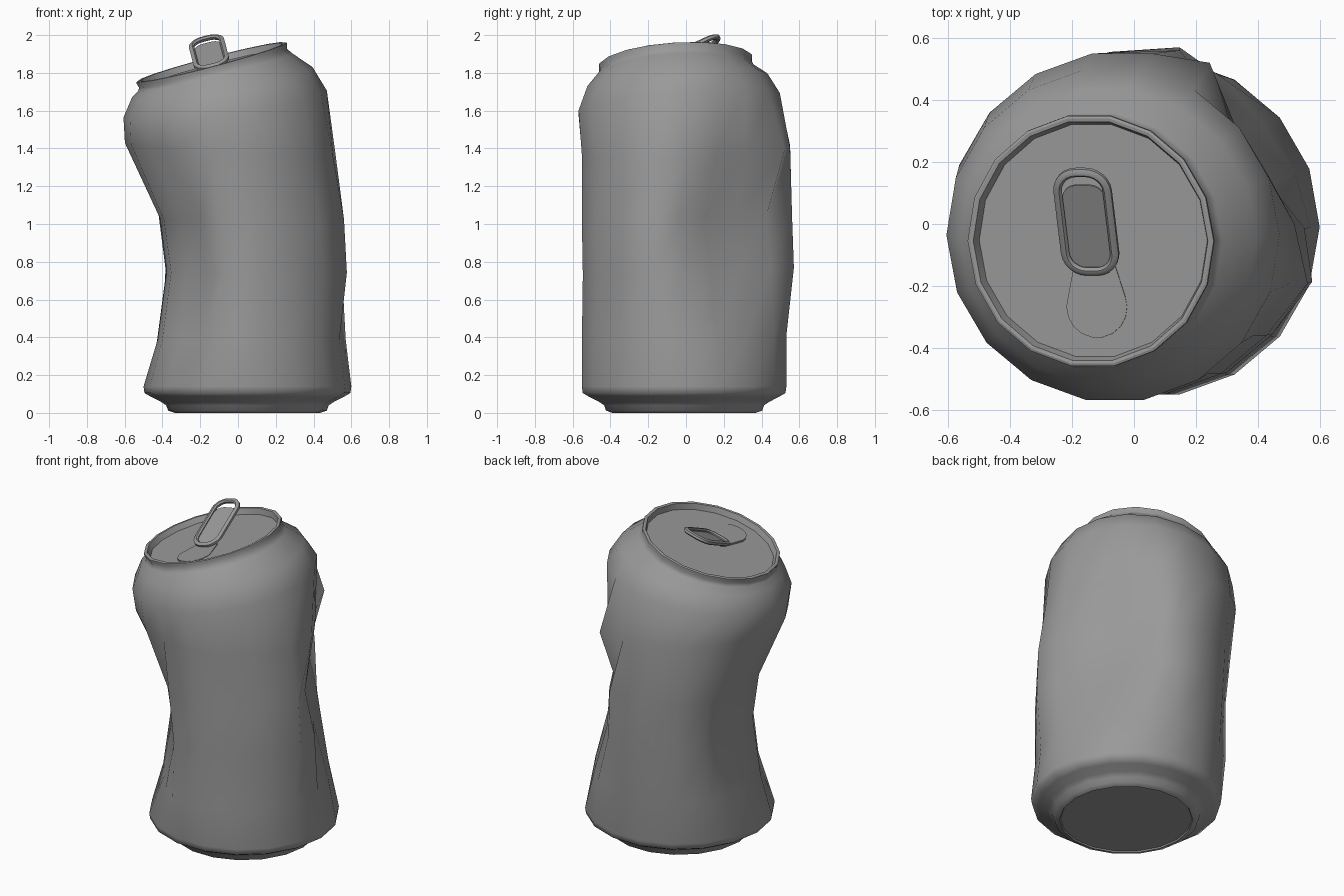
import bpy, bmesh, math
from mathutils import Vector, Matrix

if "Cube" in bpy.data.objects:
    bpy.data.objects.remove(bpy.data.objects["Cube"])

SIDES = 18
grey = bpy.data.materials.new("aluminium_grey")
grey.diffuse_color = (0.32, 0.32, 0.32, 1)
grey.use_nodes = True
grey.node_tree.nodes["Principled BSDF"].inputs["Base Color"].default_value = grey.diffuse_color


def finish(name, bm, angle):
    bmesh.ops.recalc_face_normals(bm, faces=bm.faces[:])
    me = bpy.data.meshes.new(name)
    bm.to_mesh(me)
    bm.free()
    me.materials.append(grey)
    ob = bpy.data.objects.new(name, me)
    bpy.context.collection.objects.link(ob)
    bpy.ops.object.select_all(action='DESELECT')
    ob.select_set(True)
    bpy.context.view_layer.objects.active = ob
    bpy.ops.object.shade_smooth_by_angle(angle=math.radians(angle))
    return ob


def loft(bm, rings, closed=False, caps=""):
    vs = [[bm.verts.new(p) for p in r] for r in rings]
    n = len(vs[0])
    pairs = list(zip(vs, vs[1:])) + ([(vs[-1], vs[0])] if closed else [])
    for a, b in pairs:
        for i in range(n):
            j = (i + 1) % n
            bm.faces.new((a[i], a[j], b[j], b[i]))
    if "start" in caps:
        bm.faces.new(vs[0][::-1])
    if "end" in caps:
        bm.faces.new(vs[-1])


def frame(c, roll, pitch):
    return (Matrix.Translation(c) @ Matrix.Rotation(math.radians(-roll), 4, 'Y')
            @ Matrix.Rotation(math.radians(pitch), 4, 'X'))


def ring(m, r, z=0.0):
    return [m @ Vector((r * math.cos(2 * math.pi * i / SIDES),
                        r * math.sin(2 * math.pi * i / SIDES), z)) for i in range(SIDES)]


def dent(pts, direction, limit, gain):
    # push everything beyond a vertical plane inwards, like a buckled wall
    a = math.radians(direction)
    d = Vector((math.cos(a), math.sin(a), 0))
    return [p - d * max(0.0, p.dot(d) - limit) * gain for p in pts]


# Crushed body: foot, buckled wall, tilted shoulder, neck
lid = frame((-0.14, -0.055, 1.855), 14.7, 3.5)
rings = []
for r, z in [(0.385, 0.0), (0.42, 0.012), (0.43, 0.04),
             (0.46, 0.06), (0.51, 0.085), (0.545, 0.105), (0.55, 0.14)]:
    rings.append(ring(frame((0.05, -0.01, z), 0, 0), r))
# cx, cy, z, radius, roll, left limit, right limit, ridge column, back and right ridge shifts
for cx, cy, z, r, roll, left, right, col, back, side in [
        (0.02, -0.01, 0.39, 0.55, 0, 0.43, 0.53, 4, (0, 0), (0.0, 0)),
        (0.02, 0.005, 0.75, 0.56, 0, 0.385, 0.46, 4, (0.03, 0.015), (0.03, 0)),
        (0.00, 0.00, 1.03, 0.56, 0, 0.42, 0.41, 4, (0.05, 0.01), (0.035, 0)),
        (-0.04, 0.00, 1.39, 0.56, -4, 0.61, 0.46, 3, (0.01, 0.04), (0.02, 0))]:
    p = ring(frame((cx, cy, z), roll, 2), r)
    p = dent(p, 180, left, 1.05)
    p = dent(p, 217, left, 1.05)
    p = dent(p, 33, right, 1.2)
    p[col] += Vector((*back, 0))
    p[17] += Vector((*side, 0))
    rings.append(p)
for cx, cy, z, r, roll, pitch in [(-0.068, -0.036, 1.635, 0.543, 7.5, 5),
                                  (-0.083, -0.045, 1.75, 0.485, 9.5, 4),
                                  (-0.122, -0.055, 1.803, 0.42, 14, 3.5)]:
    rings.append(ring(frame((cx, cy, z), roll, pitch), r))
rings += [ring(lid, r, z) for r, z in [(0.405, -0.032), (0.412, -0.008), (0.411, 0.001)]]
bm = bmesh.new()
loft(bm, rings)
finish("can_body", bm, 70)

# Flat base inside the foot
foot = frame((0.05, -0.01, 0), 0, 0)
bm = bmesh.new()
loft(bm, [ring(foot, 0.385), ring(foot, 0.38, 0.008)], caps="end")
finish("base", bm, 20)

# Rim and recessed lid
bm = bmesh.new()
loft(bm, [ring(lid, r, z) for r, z in [(0.411, 0.001), (0.403, 0.004),
                                       (0.392, 0.002), (0.381, -0.033)]], caps="end")
finish("lid", bm, 30)


def rounded(hw, hl, r, z=0.0, n=6):
    pts = []
    for k, (sx, sy) in enumerate([(1, 1), (-1, 1), (-1, -1), (1, -1)]):
        for i in range(n + 1):
            a = math.pi / 2 * (k + i / n)
            pts.append(Vector((sx * (hw - r) + r * math.cos(a),
                               sy * (hl - r) + r * math.sin(a), z)))
    return pts


# Pull tab: rolled frame plus inner plate, lifted at the back
tab = lid @ Matrix.Translation((0, 0.066, 0.05)) @ Matrix.Rotation(math.radians(22), 4, 'X')
bm = bmesh.new()
section = [(0, -0.006), (0, 0.008), (0.01, 0.015), (0.02, 0.015),
           (0.028, 0.006), (0.022, -0.011), (0.01, -0.013)]
loft(bm, [[tab @ p for p in rounded(0.096 - o, 0.19 - o, 0.08 - o, z)]
          for o, z in section], closed=True)
finish("tab_frame", bm, 40)

plate = tab @ Matrix.Translation((0, -0.018, 0))
bm = bmesh.new()
loft(bm, [[plate @ p for p in rounded(0.072, 0.146, 0.05, z)] for z in (-0.01, -0.002)],
     caps="start end")
finish("tab_plate", bm, 30)

# Scored mouth panel: pear outline on the lid, slightly tilted
bm = bmesh.new()
outline = [(0.01 + 0.1 * math.cos(math.radians(a)), -0.215 + 0.1 * math.sin(math.radians(a)))
           for a in range(160, 381, 20)] + [(0.075, -0.09), (0.06, -0.05), (-0.05, -0.05), (-0.065, -0.09)]
loft(bm, [[lid @ Vector((x, y, -0.034 + k * (0.003 - 0.05 * (x - 0.12)))) for x, y in outline]
          for k in (0, 1)], caps="end")
finish("mouth_panel", bm, 30)
